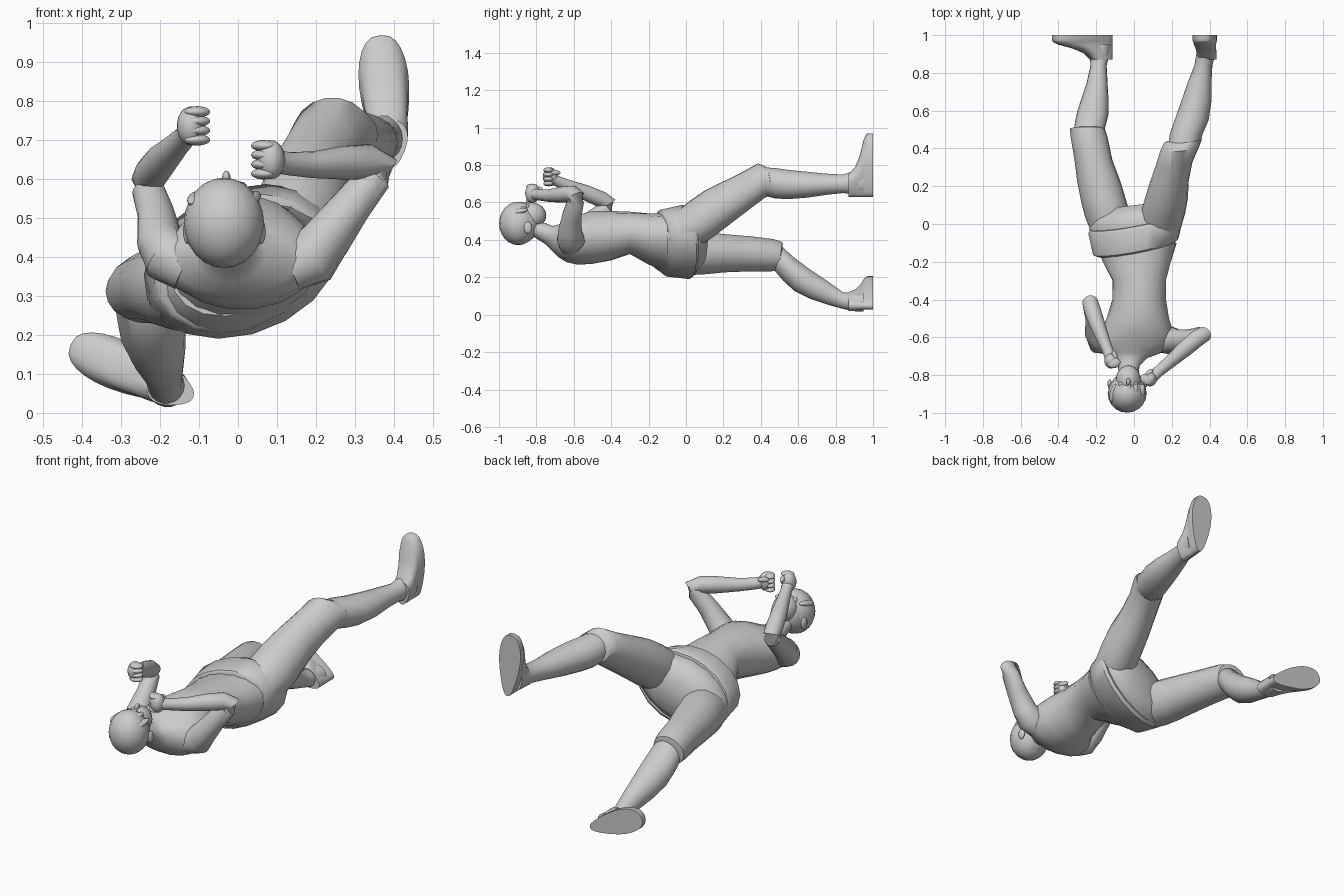
import bpy, math
from mathutils import Vector, Matrix

N = 18


def mesh_from_rings(name, rings):
    n = len(rings[0])
    verts = [v for r in rings for v in r]
    faces = []
    for i in range(len(rings) - 1):
        for j in range(n):
            k = (j + 1) % n
            faces.append((i * n + j, i * n + k, (i + 1) * n + k, (i + 1) * n + j))
    faces.append(tuple(range(n))[::-1])
    faces.append(tuple((len(rings) - 1) * n + j for j in range(n)))
    me = bpy.data.meshes.new(name)
    me.from_pydata(verts, [], faces)
    ob = bpy.data.objects.new(name, me)
    bpy.context.collection.objects.link(ob)
    finish(ob)
    return ob


def finish(ob, angle=45):
    bpy.ops.object.select_all(action='DESELECT')
    ob.select_set(True)
    bpy.context.view_layer.objects.active = ob
    bpy.ops.object.mode_set(mode='EDIT')
    bpy.ops.mesh.select_all(action='SELECT')
    bpy.ops.mesh.normals_make_consistent(inside=False)
    bpy.ops.object.mode_set(mode='OBJECT')
    bpy.ops.object.shade_smooth_by_angle(angle=math.radians(angle))


def loft(name, rows, roll=0.0, shear_x=0.0, shear_z=0.0):
    """rows: (y, x min, x max, z min, z max), or with an own roll in degrees as sixth value"""
    rings = []
    for row in rows:
        y, x0, x1, z0, z1 = row[:5]
        r = math.radians(row[5] if len(row) > 5 else roll)
        ring = []
        for j in range(N):
            a = math.tau * j / N
            u, w = (x1 - x0) / 2 * math.cos(a), (z1 - z0) / 2 * math.sin(a)
            dx, dz = u * math.cos(r) - w * math.sin(r), u * math.sin(r) + w * math.cos(r)
            ring.append(((x0 + x1) / 2 + dx, y + shear_x * dx + shear_z * dz, (z0 + z1) / 2 + dz))
        rings.append(ring)
    return mesh_from_rings(name, rings)


def tube(name, pts):
    """pts: (x, y, z, radius), rings square to the path"""
    P = [Vector(p[:3]) for p in pts]
    rings = []
    for i, p in enumerate(P):
        d = (P[min(i + 1, len(P) - 1)] - P[max(i - 1, 0)]).normalized()
        side = d.cross(Vector((0.3, 0.5, 0.8))).normalized()
        up = side.cross(d)
        rings.append([p + pts[i][3] * (side * math.cos(math.tau * j / N) + up * math.sin(math.tau * j / N))
                      for j in range(N)])
    return mesh_from_rings(name, rings)


def ball(name, c, r, axis=None):
    bpy.ops.mesh.primitive_uv_sphere_add(segments=20, ring_count=12)
    ob = bpy.context.object
    ob.name = name
    rot = Vector(axis).to_track_quat('Z', 'Y').to_matrix().to_4x4() if axis else Matrix()
    ob.matrix_world = Matrix.Translation(c) @ rot @ Matrix.Diagonal((*r, 1))
    bpy.ops.object.shade_smooth()
    return ob


# torso and neck
loft("torso", [
    (-0.82, -0.08, 0.02, 0.42, 0.51), (-0.75, -0.085, 0.03, 0.375, 0.49),
    (-0.71, -0.11, 0.07, 0.335, 0.475), (-0.68, -0.17, 0.15, 0.305, 0.485),
    (-0.64, -0.205, 0.205, 0.28, 0.505), (-0.58, -0.19, 0.21, 0.265, 0.535),
    (-0.5, -0.145, 0.185, 0.27, 0.558), (-0.4, -0.115, 0.17, 0.29, 0.555, 4),
    (-0.3, -0.115, 0.17, 0.325, 0.55, 8), (-0.2, -0.17, 0.2, 0.27, 0.54, 14),
    (-0.1, -0.215, 0.235, 0.23, 0.53, 20)])

# hips and raised waistband
loft("hips", [
    (-0.16, -0.18, 0.2, 0.26, 0.52), (-0.1, -0.225, 0.245, 0.22, 0.54),
    (0.0, -0.25, 0.26, 0.215, 0.55), (0.05, -0.24, 0.25, 0.23, 0.54),
    (0.1, -0.15, 0.16, 0.29, 0.47)], roll=24, shear_x=0.12)
loft("waistband", [
    (-0.13, -0.21, 0.23, 0.225, 0.535), (-0.12, -0.225, 0.245, 0.215, 0.55),
    (0.0, -0.252, 0.274, 0.203, 0.575), (0.015, -0.245, 0.265, 0.22, 0.565)],
    roll=22, shear_x=0.22, shear_z=-0.16)

# shorts legs, ending in a loose hem at the knee
loft("left_thigh", [
    (-0.06, 0.02, 0.24, 0.32, 0.53), (0.04, 0.03, 0.27, 0.36, 0.61), (0.12, 0.05, 0.285, 0.41, 0.665),
    (0.22, 0.08, 0.29, 0.485, 0.715), (0.32, 0.115, 0.31, 0.56, 0.765), (0.4, 0.14, 0.345, 0.62, 0.81),
    (0.44, 0.16, 0.36, 0.64, 0.79), (0.445, 0.18, 0.34, 0.66, 0.77)], shear_x=0.1, shear_z=-0.15)
loft("right_thigh", [
    (-0.06, -0.22, -0.02, 0.22, 0.42), (0.04, -0.26, -0.015, 0.21, 0.445), (0.12, -0.28, -0.04, 0.215, 0.44),
    (0.22, -0.3, -0.07, 0.225, 0.43), (0.34, -0.315, -0.115, 0.23, 0.42), (0.46, -0.335, -0.14, 0.23, 0.405),
    (0.505, -0.34, -0.155, 0.235, 0.39), (0.51, -0.31, -0.175, 0.25, 0.37)], shear_z=0.12)

# lower legs
loft("left_shin", [
    (0.4, 0.18, 0.34, 0.64, 0.79), (0.48, 0.19, 0.365, 0.62, 0.785), (0.55, 0.215, 0.395, 0.617, 0.775),
    (0.65, 0.25, 0.41, 0.625, 0.765), (0.75, 0.285, 0.41, 0.64, 0.755), (0.84, 0.32, 0.415, 0.65, 0.75),
    (0.9, 0.33, 0.43, 0.642, 0.77), (0.95, 0.335, 0.43, 0.64, 0.79)])
loft("right_shin", [
    (0.46, -0.31, -0.17, 0.25, 0.39), (0.52, -0.315, -0.15, 0.18, 0.36), (0.58, -0.305, -0.135, 0.125, 0.305),
    (0.66, -0.28, -0.135, 0.085, 0.245), (0.75, -0.25, -0.14, 0.055, 0.185), (0.84, -0.23, -0.145, 0.03, 0.12),
    (0.9, -0.235, -0.13, 0.018, 0.115), (0.95, -0.235, -0.125, 0.015, 0.115)])


# shoes: sole outlines stacked along y, heel fixed, toe shortened upwards
def shoe(name, heel, toe):
    h, t = Vector(heel), Vector(toe)
    d = t - h
    L = d.length
    d.normalize()
    side = Vector((-d.y, d.x))
    rings = []
    for y, length, width in [(0.87, 0.36, 0.8), (0.905, 0.47, 0.84), (0.93, 0.66, 0.86),
                             (0.95, 0.9, 0.93), (0.965, 0.985, 0.97), (0.972, 1, 1.03), (1.0, 1, 1.03)]:
        ring = []
        for j in range(28):
            a = math.tau * j / 28
            u = (1 - math.cos(a)) / 2
            w = math.sin(a)
            w = math.copysign(abs(w) ** 0.75, w) * (0.048 + 0.022 * math.sin((u - 0.25) * math.pi * 0.7))
            p = h + d * (u * L * length) + side * (w * width)
            ring.append((p.x, y, p.y))
        rings.append(ring)
    mesh_from_rings(name, rings)


shoe("left_shoe", (0.392, 0.63), (0.365, 0.97))
shoe("right_shoe", (-0.115, 0.04), (-0.43, 0.175))

# arms
tube("left_arm", [
    (0.13, -0.62, 0.37, 0.06), (0.19, -0.615, 0.40, 0.075), (0.23, -0.62, 0.45, 0.063),
    (0.29, -0.61, 0.53, 0.052), (0.35, -0.59, 0.605, 0.045), (0.368, -0.585, 0.635, 0.042),
    (0.335, -0.605, 0.645, 0.045), (0.27, -0.66, 0.642, 0.043), (0.19, -0.73, 0.637, 0.034),
    (0.13, -0.78, 0.64, 0.03), (0.1, -0.81, 0.645, 0.03)])
tube("right_arm", [
    (-0.13, -0.63, 0.37, 0.06), (-0.18, -0.62, 0.40, 0.07), (-0.2, -0.58, 0.44, 0.06),
    (-0.21, -0.5, 0.51, 0.048), (-0.23, -0.425, 0.57, 0.042), (-0.232, -0.415, 0.595, 0.042),
    (-0.222, -0.45, 0.615, 0.044), (-0.195, -0.53, 0.65, 0.042), (-0.155, -0.63, 0.69, 0.032),
    (-0.135, -0.68, 0.71, 0.029), (-0.125, -0.71, 0.725, 0.03)])


# fists: palm, four curled fingers, thumb
def fist(name, c, fwd, inward):
    c, f, s = Vector(c), Vector(fwd).normalized(), Vector(inward).normalized()
    ball(name + "_palm", c, (0.036, 0.04, 0.05), (0, 0, 1))
    for i in range(4):
        p = c + f * 0.016 + s * 0.012 + Vector((0, 0, (i - 1.5) * 0.024))
        ball(name + "_finger", p, (0.026, 0.0145, 0.034), s)
    ball(name + "_thumb", c + s * 0.026 - f * 0.015 + Vector((0, 0, 0.022)), (0.014, 0.014, 0.034), f)


fist("left_fist", (0.085, -0.82, 0.65), (-0.7, -0.7, 0), (-0.7, 0.6, 0))
fist("right_fist", (-0.121, -0.725, 0.737), (0.3, -0.95, 0), (0.9, 0.3, 0))

# head, face and hair
ball("head", (-0.035, -0.885, 0.49), (0.093, 0.103, 0.108))
ball("jaw", (-0.03, -0.825, 0.53), (0.066, 0.078, 0.07))
ball("hair", (-0.036, -0.897, 0.488), (0.103, 0.102, 0.116))
ball("nose", (-0.03, -0.835, 0.602), (0.011, 0.02, 0.02))
for s in (-1, 1):
    ball("ear", (-0.035 + s * 0.094, -0.845, 0.465), (0.012, 0.022, 0.032))
    ball("eye", (-0.032 + s * 0.034, -0.848, 0.577), (0.018, 0.012, 0.012))
for i in range(5):
    x = (i - 2) * 0.036
    ball("fringe_lock", (-0.036 + x, -0.895, 0.582 - 6 * x * x), (0.02, 0.016, 0.05), (0.25, 1, 0.25))
